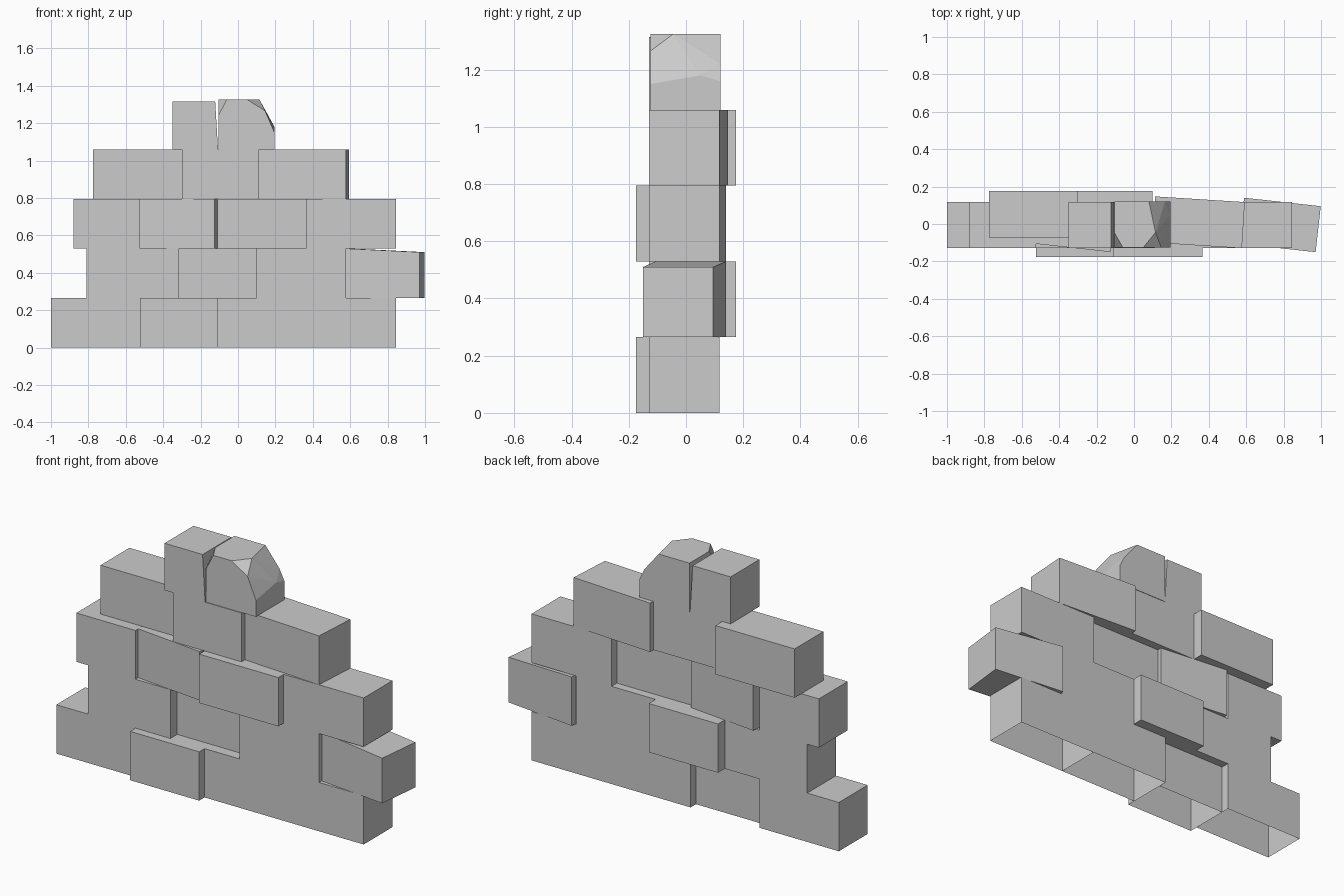
import bpy
import bmesh
from math import radians
from mathutils import Matrix, Vector

cube = bpy.data.objects.get("Cube")
if cube:
    bpy.data.objects.remove(cube, do_unlink=True)

stone = bpy.data.materials.new("grey stone")
stone.use_nodes = True
GREY = (0.6, 0.6, 0.6, 1)
stone.diffuse_color = GREY
stone.node_tree.nodes["Principled BSDF"].inputs["Base Color"].default_value = GREY

DEPTH = 0.247
LEVELS = [0, 0.265, 0.53, 0.795, 1.06]
FLUSH, FORWARD, BACKWARD = -0.006, -0.052, 0.052


def finish(name, bm):
    bmesh.ops.recalc_face_normals(bm, faces=bm.faces[:])
    mesh = bpy.data.meshes.new(name)
    bm.to_mesh(mesh)
    bm.free()
    mesh.materials.append(stone)
    obj = bpy.data.objects.new(name, mesh)
    bpy.context.collection.objects.link(obj)
    return obj


def brick(name, x0, x1, z0, z1, y=FLUSH, turn=0, drop=0, taper=0, open_base=False):
    """Box turned about z; drop lowers and taper narrows the top of its +x end."""
    bm = bmesh.new()
    bmesh.ops.create_cube(bm, size=1)
    for v in bm.verts:
        top_right = v.co.x > 0 and v.co.z > 0
        v.co = Vector((v.co.x * (x1 - x0), v.co.y * DEPTH, v.co.z * (z1 - z0)))
        if top_right:
            v.co.z -= drop
            v.co.x -= taper
    if open_base:
        base = [f for f in bm.faces if f.calc_center_median().z < -0.4 * (z1 - z0)]
        bmesh.ops.delete(bm, geom=base, context="FACES")
    place = Matrix.Translation(((x0 + x1) / 2, y, (z0 + z1) / 2))
    bm.transform(place @ Matrix.Rotation(radians(turn), 4, "Z"))
    return finish(name, bm)


# Courses from the ground up: (x start, x end, y centre, turn, drop)
courses = [
    [(-1, -0.525, FLUSH, 0, 0), (-0.525, -0.11, FORWARD, 0, 0),
     (-0.11, 0.367, FLUSH, 0, 0), (0.367, 0.845, FLUSH, 0, 0)],
    [(-0.81, -0.315, FLUSH, 0, 0), (-0.315, 0.10, BACKWARD, 0, 0),
     (0.10, 0.578, FLUSH, 0, 0), (0.574, 0.986, -0.005, -6.3, 0.02)],
    [(-0.88, -0.525, FLUSH, 0, 0), (-0.515, -0.11, -0.005, -6.3, 0),
     (-0.11, 0.365, FORWARD, 0, 0), (0.365, 0.845, FLUSH, 0, 0)],
    [(-0.775, -0.30, BACKWARD, 0, 0), (-0.30, 0.112, FLUSH, 0, 0),
     (0.105, 0.585, 0.009, -3.6, 0)],
]
for row, course in enumerate(courses):
    for i, (x0, x1, y, turn, drop) in enumerate(course):
        brick(f"course_{row + 1}_brick_{i + 1}", x0, x1, LEVELS[row], LEVELS[row + 1],
              y, turn, drop, open_base=(row == 0))

# Upright block on top
brick("upright_top_block", -0.35, -0.107, LEVELS[4], 1.315, taper=0.015)

# Worn block with chipped corners, made as the hull of its corner points
F, B, TOP, BASE = -0.125, 0.12, 1.325, LEVELS[4]
corners = [
    (-0.105, F, BASE), (0.195, F, BASE), (0.195, B, BASE), (-0.105, B, BASE),
    (-0.105, B, TOP), (-0.105, -0.045, TOP), (-0.06, F, TOP), (-0.105, F, 1.24),
    (0.05, F, TOP), (0.115, -0.045, TOP), (0.08, B, TOP),
    (0.145, F, 1.265), (0.195, F, 1.15),
    (0.195, 0.05, 1.18), (0.165, B, 1.22), (0.195, B, 1.16),
]
bm = bmesh.new()
for c in corners:
    bm.verts.new(c)
hull = bmesh.ops.convex_hull(bm, input=bm.verts[:])
bmesh.ops.dissolve_limit(bm, angle_limit=radians(1), verts=bm.verts[:], edges=bm.edges[:])
finish("worn_top_block", bm)
